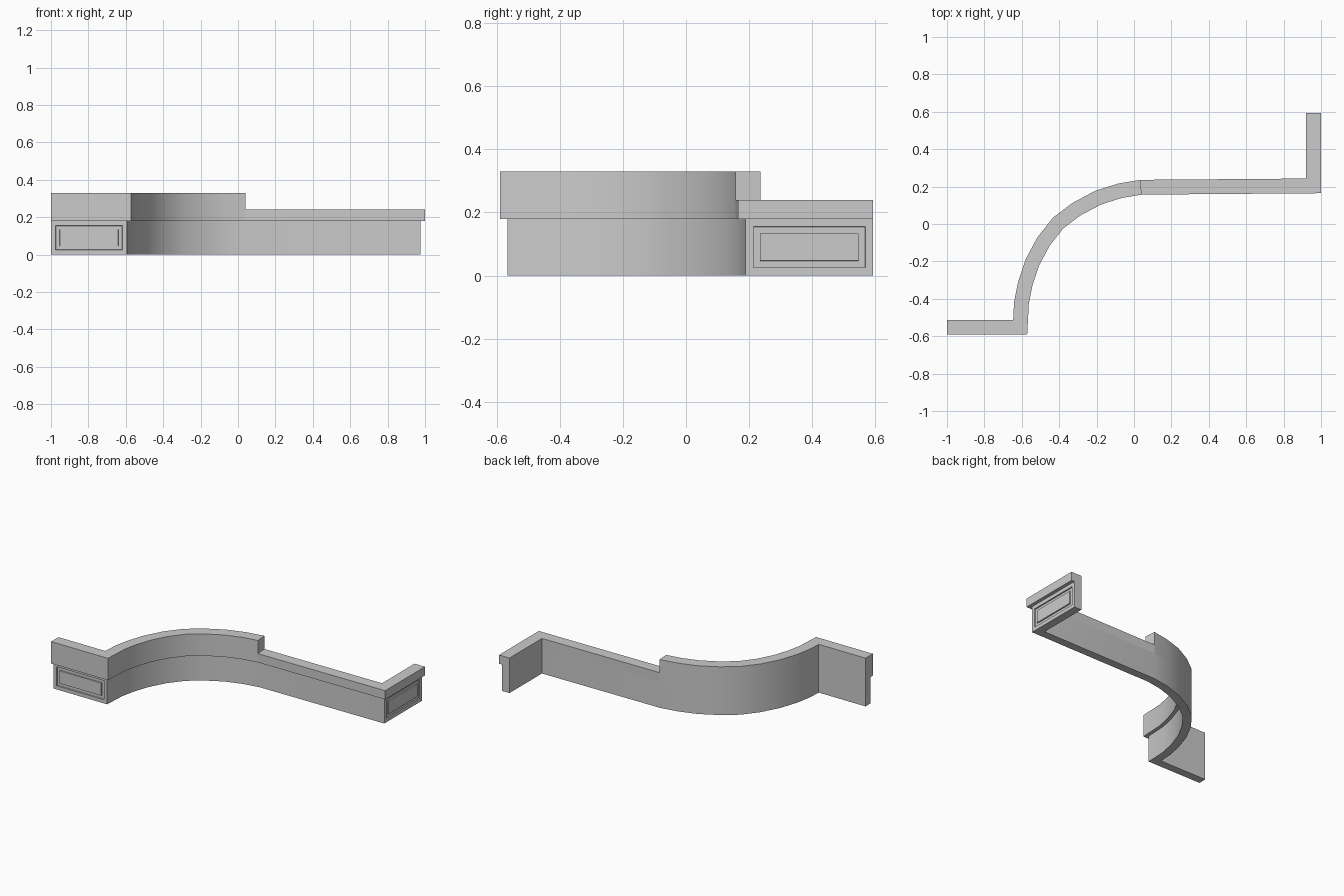
import bpy, bmesh, math
from mathutils import Vector

if "Cube" in bpy.data.objects:
    bpy.data.objects.remove(bpy.data.objects["Cube"])

# Rear edge of the wall in plan: short wing, sweeping arc, long run, short return
ARC = [(-0.646, -0.512), (-0.641, -0.415), (-0.62, -0.31), (-0.58, -0.19), (-0.517, -0.072),
       (-0.434, 0.033), (-0.33, 0.112), (-0.208, 0.177), (-0.085, 0.216), (0.034, 0.236)]
BACK = [Vector(p) for p in [(-1, -0.512)] + ARC + [(0.92, 0.243), (0.92, 0.594)]]
ARC_END = len(ARC)


def offset(path, d):
    """Mitred offset of an open path to its right-hand (front) side."""
    out = []
    for i, p in enumerate(path):
        a = (p - path[i - 1]).normalized() if i else None
        b = (path[i + 1] - p).normalized() if i < len(path) - 1 else None
        a, b = a or b, b or a
        na, nb = Vector((a.y, -a.x)), Vector((b.y, -b.x))
        out.append(p + (na + nb) * d / (1 + na.dot(nb)))
    return out


def wall(name, first, last, depth, z0, z1, panels=False):
    """Prism along part of the path, optionally with grooved panels at both ends."""
    back = BACK[first:last + 1]
    front = offset(BACK, depth)[first:last + 1]
    bm = bmesh.new()
    rings = []
    for f, b in zip(front, back):
        rings.append([bm.verts.new((p.x, p.y, z))
                      for p, z in ((f, z0), (b, z0), (b, z1), (f, z1))])
    fronts = []
    for r, s in zip(rings, rings[1:]):
        for k in range(4):
            n = (k + 1) % 4
            face = bm.faces.new((r[k], r[n], s[n], s[k]))
            if k == 3:
                fronts.append(face)
    bm.faces.new(rings[0])
    bm.faces.new(rings[-1])
    bmesh.ops.recalc_face_normals(bm, faces=bm.faces)
    if panels:
        # margin, groove wall down, groove floor, groove wall up
        for face in (fronts[0], fronts[-1]):
            for thick, dep in ((0.025, 0), (0.001, -0.008), (0.02, 0), (0.001, 0.008)):
                bmesh.ops.inset_individual(bm, faces=[face], thickness=thick,
                                           depth=dep, use_even_offset=True)
    me = bpy.data.meshes.new(name)
    bm.to_mesh(me)
    bm.free()
    me.shade_smooth()
    me.set_sharp_from_angle(angle=math.radians(30))
    ob = bpy.data.objects.new(name, me)
    bpy.context.collection.objects.link(ob)
    return ob


END = len(BACK) - 1
# Lower wall with panelled ends
wall("base_wall", 0, END, 0.055, 0.0, 0.18, panels=True)
# Tall overhanging bar over the wing and arc
wall("tall_counter", 0, ARC_END, 0.079, 0.18, 0.33)
# Low overhanging counter over the straight run and return
wall("low_counter", ARC_END, END, 0.079, 0.18, 0.24)
